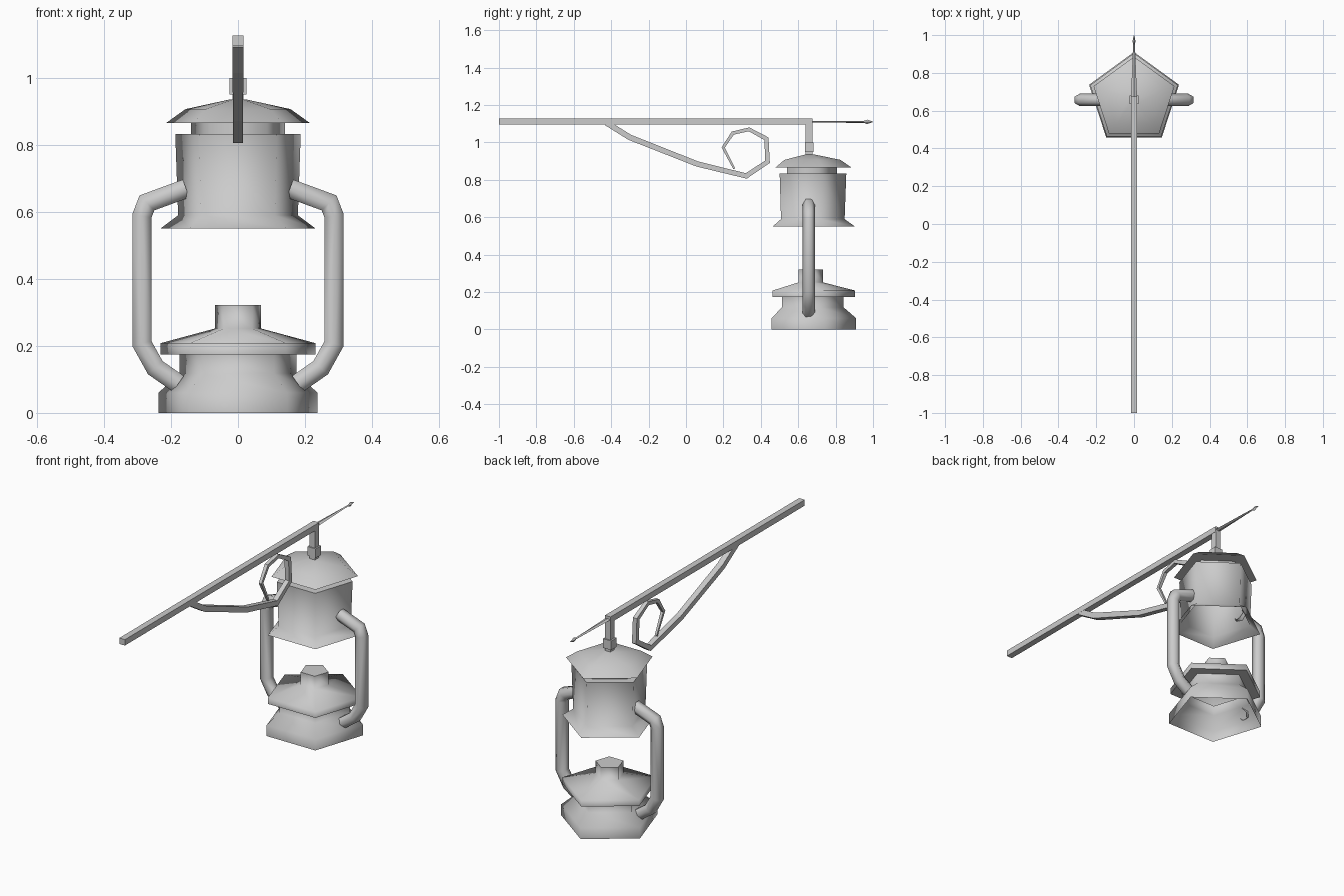
import bpy, bmesh, math

if "Cube" in bpy.data.objects:
    bpy.data.objects.remove(bpy.data.objects["Cube"])

CY = 0.66  # y of the lantern axis


def make(name, rings, caps=(False, False), smooth=None):
    """Skin a list of equal-length closed rings; optionally cap the two ends."""
    bm = bmesh.new()
    vs = [[bm.verts.new(p) for p in r] for r in rings]
    n = len(rings[0])
    for a, b in zip(vs, vs[1:]):
        for i in range(n):
            j = (i + 1) % n
            bm.faces.new((a[i], a[j], b[j], b[i]))
    if caps[0]:
        bm.faces.new(vs[0])
    if caps[1]:
        bm.faces.new(vs[-1])
    bmesh.ops.recalc_face_normals(bm, faces=bm.faces)
    me = bpy.data.meshes.new(name)
    bm.to_mesh(me)
    bm.free()
    if smooth:
        me.shade_smooth()
        me.set_sharp_from_angle(angle=math.radians(smooth))
    ob = bpy.data.objects.new(name, me)
    bpy.context.collection.objects.link(ob)
    return ob


def pentagon_shell(name, profile):
    """Five-sided turned shape from (radius, z) points, closed on top, open below."""
    angles = [math.radians(90 + 72 * i) for i in range(5)]
    rings = [[(r * math.cos(a), CY + r * math.sin(a), z) for a in angles]
             for r, z in profile]
    return make(name, rings, (True, False), 75)


def sweep_rings(path, section, place, scales=None):
    """Mitred rings of section (u in plane, v across) along a planar path."""
    rings = []
    for i, (a, b) in enumerate(path):
        dirs = []
        for p, q in ((i - 1, i), (i, i + 1)):
            if p >= 0 and q < len(path):
                dx, dy = path[q][0] - path[p][0], path[q][1] - path[p][1]
                l = math.hypot(dx, dy)
                dirs.append((dx / l, dy / l))
        tx, ty = sum(d[0] for d in dirs), sum(d[1] for d in dirs)
        l = math.hypot(tx, ty)
        tx, ty = tx / l, ty / l
        miter = 1 / (tx * dirs[0][0] + ty * dirs[0][1])
        s = scales[i] if scales else 1
        rings.append([place(a - ty * u * s * miter, b + tx * u * s * miter, v * s)
                      for u, v in section])
    return rings


def box(name, x, y0, y1, z0, z1):
    ring = lambda y: [(-x, y, z0), (x, y, z0), (x, y, z1), (-x, y, z1)]
    return make(name, [ring(y0), ring(y1)], (True, True))


# Lantern hood: cap, neck, body and flared skirt
pentagon_shell("hood", [(0.03, 0.935), (0.165, 0.907), (0.225, 0.866), (0.147, 0.866),
                        (0.147, 0.833), (0.197, 0.833), (0.188, 0.59), (0.244, 0.55)])

# Lantern base: burner, dish, waist and foot
pentagon_shell("base", [(0.072, 0.322), (0.072, 0.252), (0.244, 0.208), (0.244, 0.175),
                        (0.183, 0.175), (0.183, 0.118), (0.25, 0.06), (0.25, 0.0)])

# Side tubes, mirrored left and right
hexagon = [(0.033 * math.sin(math.tau * i / 6), 0.033 * math.cos(math.tau * i / 6))
           for i in range(6)]
tube = make("side_tubes", sweep_rings(
    [(0.155, 0.67), (0.272, 0.627), (0.287, 0.588), (0.287, 0.207), (0.247, 0.135),
     (0.178, 0.087)],
    hexagon, lambda a, b, v: (a, CY - 0.003 + v, b)), smooth=65)
tube.modifiers.new("Mirror", "MIRROR").use_mirror_merge = False

# Bracket beam, hook and collar
box("beam", 0.017, -1.0, 0.675, 1.095, 1.127)
box("hook", 0.016, 0.64, 0.675, 0.925, 1.1)
box("collar", 0.025, 0.635, 0.681, 0.95, 1.0)

# Spear point at the beam end
make("spear_point", [[(-x, y, 1.11), (0, y, 1.11 - h), (x, y, 1.11), (0, y, 1.11 + h)]
                     for y, x, h in [(0.67, 0.016, 0.004), (0.95, 0.005, 0.005),
                                     (0.968, 0.008, 0.012), (1.0, 0.001, 0.001)]],
     (True, True))

# Scroll brace under the beam
square = [(-0.015, -0.016), (0.015, -0.016), (0.015, 0.016), (-0.015, 0.016)]
scroll = [(-0.425, 1.105), (-0.302, 1.028), (0.06, 0.885), (0.322, 0.821), (0.436, 0.897),
          (0.43, 1.02), (0.337, 1.07), (0.25, 1.05), (0.199, 0.973), (0.258, 0.859)]
make("scroll_brace", sweep_rings(scroll, square, lambda a, b, v: (v, a, b),
                                 [1, 1, 0.95, 0.9, 0.8, 0.75, 0.65, 0.6, 0.5, 0.35]),
     (True, True))
